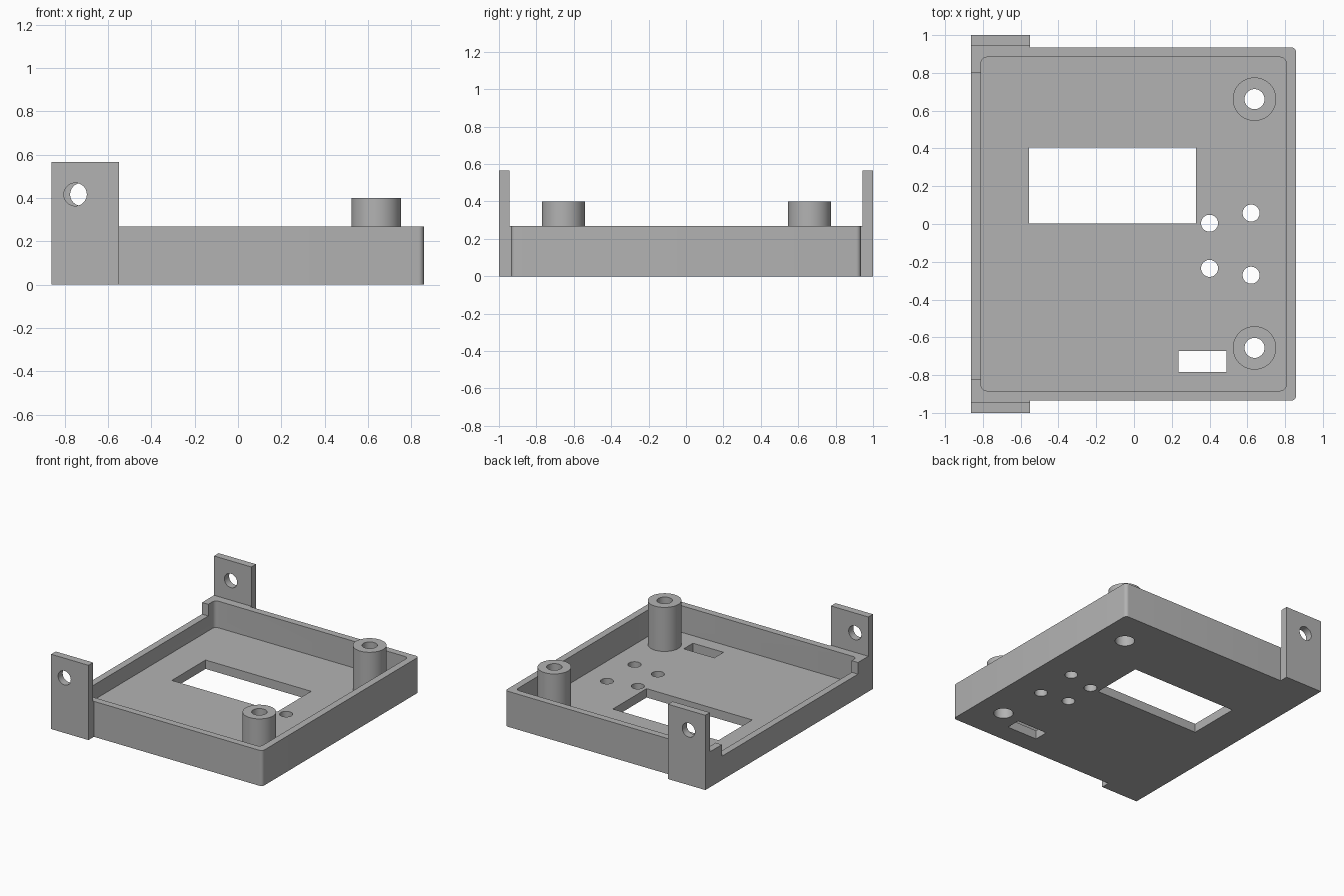
import bpy
import bmesh
from math import cos, sin, pi, radians
from mathutils import Matrix

old = bpy.data.objects.get("Cube")
if old:
    bpy.data.objects.remove(old, do_unlink=True)

grey = bpy.data.materials.new("plain grey")
grey.use_nodes = True
grey.diffuse_color = (0.45, 0.45, 0.45, 1)
grey.node_tree.nodes["Principled BSDF"].inputs["Base Color"].default_value = grey.diffuse_color

FLOOR, RIM, BOSS_TOP, TAB_TOP = 0.067, 0.268, 0.4, 0.565


def add_object(name, bm):
    bmesh.ops.recalc_face_normals(bm, faces=bm.faces)
    mesh = bpy.data.meshes.new(name)
    bm.to_mesh(mesh)
    bm.free()
    mesh.materials.append(grey)
    obj = bpy.data.objects.new(name, mesh)
    bpy.context.collection.objects.link(obj)
    return obj


def prism(name, outline, z0, z1):
    """Extrude a closed xy outline upwards."""
    bm = bmesh.new()
    face = bm.faces.new([bm.verts.new((x, y, z0)) for x, y in outline])
    top = bmesh.ops.extrude_face_region(bm, geom=[face])["geom"]
    verts = [v for v in top if isinstance(v, bmesh.types.BMVert)]
    bmesh.ops.translate(bm, verts=verts, vec=(0, 0, z1 - z0))
    return add_object(name, bm)


def box(name, x0, x1, y0, y1, z0, z1):
    return prism(name, [(x0, y0), (x1, y0), (x1, y1), (x0, y1)], z0, z1)


def cylinder(name, x, y, r, z0, z1):
    ring = [(x + r * cos(2 * pi * i / 48), y + r * sin(2 * pi * i / 48)) for i in range(48)]
    return prism(name, ring, z0, z1)


def arc(x, y, r, start):
    """Quarter turn for a rounded corner, counter-clockwise from start degrees."""
    return [(x + r * cos(radians(start + a)), y + r * sin(radians(start + a)))
            for a in range(0, 91, 15)]


def cut(target, cutters):
    bpy.context.view_layer.objects.active = target
    for c in cutters:
        mod = target.modifiers.new("cut", "BOOLEAN")
        mod.operation, mod.solver, mod.object = "DIFFERENCE", "EXACT", c
        bpy.ops.object.modifier_apply(modifier=mod.name)


def finish(obj):
    bpy.ops.object.select_all(action="DESELECT")
    obj.select_set(True)
    bpy.context.view_layer.objects.active = obj
    bpy.ops.object.shade_smooth_by_angle(angle=radians(30))


# Tray: square corners beside the tabs, rounded corners at the other end
L, R, W, TAB_X, TAB_Y = -0.862, 0.858, 0.935, -0.55, 0.945
outline = [(L, -TAB_Y), (TAB_X, -TAB_Y), (TAB_X, -W)]
outline += arc(R - 0.025, -W + 0.025, 0.025, -90) + arc(R - 0.025, W - 0.025, 0.025, 0)
outline += [(TAB_X, W), (TAB_X, TAB_Y), (L, TAB_Y)]
tray = prism("tray", outline, 0, RIM)

# Cavity with rounded corners
x0, x1, y1, r = -0.81, 0.805, 0.883, 0.03
cavity = prism("cavity_cutter",
               arc(x1 - r, y1 - r, r, 0) + arc(x0 + r, y1 - r, r, 90)
               + arc(x0 + r, -y1 + r, r, 180) + arc(x1 - r, -y1 + r, r, 270),
               FLOOR, 1)
cutters = [
    cavity,
    box("lowered_wall_cutter", -1, -0.79, -0.822, 0.802, 0.18, 1),
    box("window_cutter", -0.555, 0.328, 0.002, 0.405, -1, 0.15),
    box("slot_cutter", 0.235, 0.49, -0.783, -0.673, -1, 0.15),
]
for x, y in [(0.4, 0.004), (0.62, 0.058), (0.4, -0.235), (0.62, -0.271)]:
    cutters.append(cylinder("button_hole_cutter", x, y, 0.045, -1, 0.15))

# Screw bosses: through hole with a wider recess from below
bosses = []
for side, y in (("back", 0.661), ("front", -0.656)):
    boss = cylinder(side + "_screw_boss", 0.638, y, 0.115, FLOOR, BOSS_TOP)
    bore = cylinder("bore_cutter", 0.638, y, 0.053, -1, 1)
    recess = cylinder("recess_cutter", 0.638, y, 0.068, -1, 0.2)
    cut(boss, [bore, recess])
    cutters += [bore, recess]
    bosses.append(boss)
cut(tray, cutters)

# Mounting tabs with a screw hole through each
tabs = []
for side, y0, y1, hole_x in (("back", TAB_Y, 1, -0.722), ("front", -1, -TAB_Y, -0.751)):
    tab = box(side + "_mounting_tab", L, TAB_X, y0, y1, 0, TAB_TOP)
    hole = cylinder("tab_hole_cutter", 0, 0, 0.053, -0.2, 0.2)
    hole.data.transform(Matrix.Translation((hole_x, (y0 + y1) / 2, 0.416))
                        @ Matrix.Rotation(pi / 2, 4, "X"))
    cut(tab, [hole])
    cutters.append(hole)
    tabs.append(tab)

for c in cutters:
    bpy.data.objects.remove(c, do_unlink=True)
for obj in [tray] + bosses + tabs:
    finish(obj)
